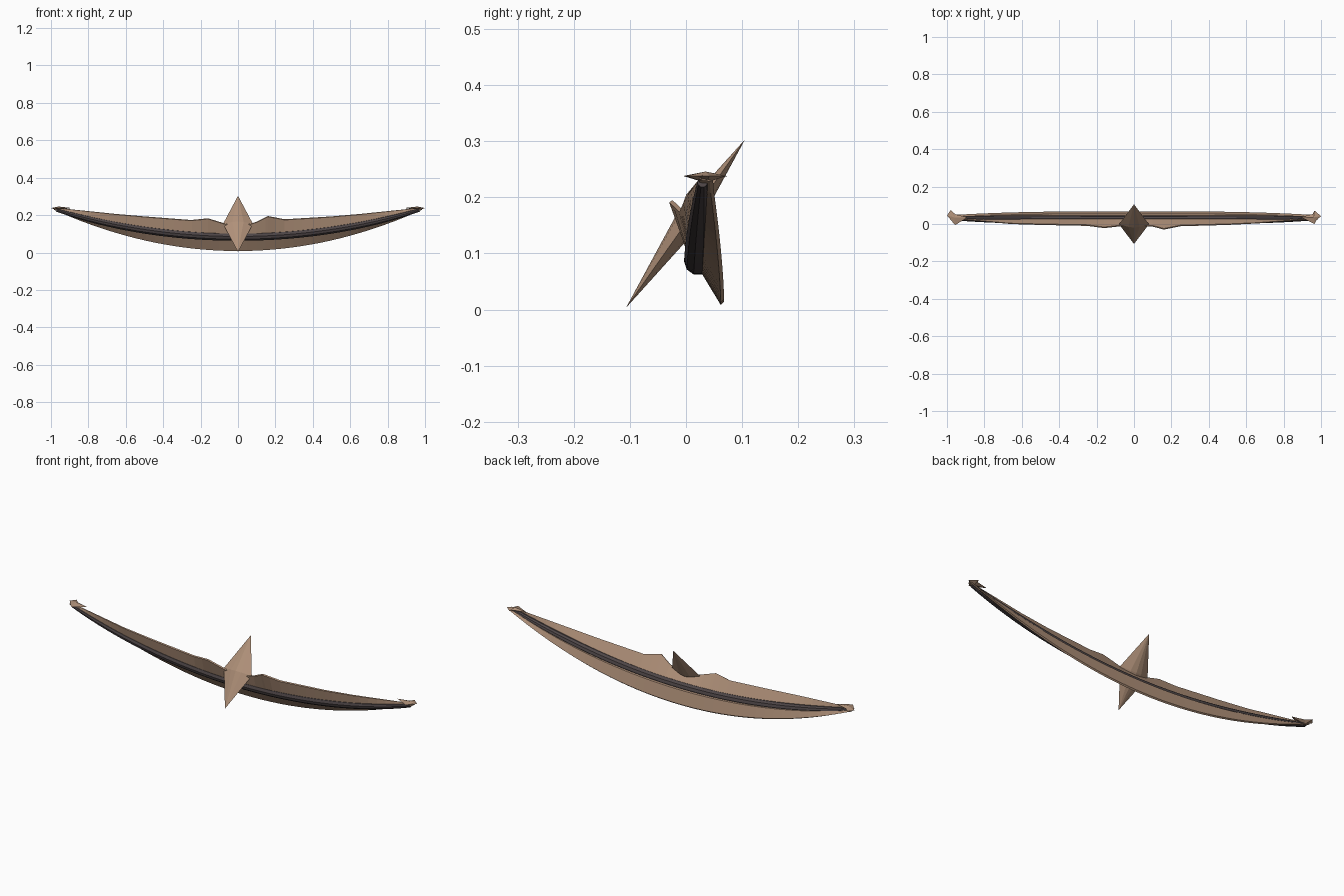
import bpy, bmesh
from mathutils import Vector

if "Cube" in bpy.data.objects:
    bpy.data.objects.remove(bpy.data.objects["Cube"])


def material(name, col):
    m = bpy.data.materials.new(name)
    m.diffuse_color = (*col, 1)
    m.use_nodes = True
    m.node_tree.nodes["Principled BSDF"].inputs["Base Color"].default_value = m.diffuse_color
    return m


wood = material("brown", (0.43, 0.28, 0.19))
dark = material("dark", (0.075, 0.06, 0.062))


def add_mesh(name, verts, faces, mat):
    me = bpy.data.meshes.new(name)
    me.from_pydata(verts, [], faces)
    bm = bmesh.new()
    bm.from_mesh(me)
    bmesh.ops.remove_doubles(bm, verts=bm.verts, dist=1e-5)
    bmesh.ops.recalc_face_normals(bm, faces=bm.faces)
    bm.to_mesh(me)
    bm.free()
    me.materials.append(mat)
    ob = bpy.data.objects.new(name, me)
    bpy.context.collection.objects.link(ob)
    return ob


def loft(name, xs, section, mat):
    """Join the closed (y, z) sections at each x into a capped solid."""
    rings = [section(x) for x in xs]
    n = len(rings[0])
    verts = [(x, y, z) for x, r in zip(xs, rings) for y, z in r]
    faces = [(i * n + j, i * n + (j + 1) % n, (i + 1) * n + (j + 1) % n, (i + 1) * n + j)
             for i in range(len(xs) - 1) for j in range(n)]
    faces += [tuple(range(n)), tuple(range(len(verts) - n, len(verts)))]
    return add_mesh(name, verts, faces, mat)


def lerp_table(t, x):
    for (a, *p), (b, *q) in zip(t, t[1:]):
        if a <= x <= b:
            f = (x - a) / (b - a)
            return [u + (v - u) * f for u, v in zip(p, q)]


def tube_z(x):
    return 0.087 + 0.15 * x * x


def taper(x):
    return max(0.1, 1 - abs(x) ** 3)


# Lower blade: sweeps backwards to a thin lower edge
def lower_section(x):
    s, zt = taper(x), tube_z(x)
    zl = 0.008 + 0.228 * x * x
    ye = 0.04 + 0.022 * s
    return [(0.024, zt - 0.016 * s), (ye, zl), (ye + 0.006, zl + 0.006 * s),
            (0.038 + 0.016 * s, zt - 0.006 * s), (0.03, zt)]


# Upper blade: leans forward, with uneven carved top edge (x, y, z)
top_edge = [(-0.99, 0.03, 0.241), (-0.66, 0.0, 0.207), (-0.5, -0.005, 0.193),
            (-0.25, -0.01, 0.174), (-0.16, -0.022, 0.183), (-0.07, -0.012, 0.155),
            (0.07, -0.012, 0.155), (0.1, -0.014, 0.165), (0.16, -0.03, 0.195), (0.25, -0.012, 0.178),
            (0.5, -0.005, 0.193), (0.66, 0.003, 0.207), (0.99, 0.03, 0.241)]


def upper_section(x):
    s, zt = taper(x), tube_z(x)
    y, z = lerp_table(top_edge, x)
    return [(0.025 - 0.02 * s, zt + 0.004 * s), (y, z - 0.004 * s), (y + 0.006 * s, z),
            (0.026 + 0.004 * s, zt + 0.018 * s), (0.03, zt)]


xs = [-0.985 + 1.97 * i / 40 for i in range(41)]
loft("lower_blade", xs, lower_section, wood)
loft("upper_blade", sorted(xs + [p[0] for p in top_edge[1:-1]]), upper_section, wood)

# Dark curved core rod
cu = bpy.data.curves.new("core_rod", 'CURVE')
cu.dimensions = '3D'
cu.bevel_depth = 0.0245
cu.bevel_resolution = 3
cu.use_fill_caps = True
sp = cu.splines.new('POLY')
pts = [-0.97 + 1.94 * i / 36 for i in range(37)]
sp.points.add(len(pts) - 1)
for p, x in zip(sp.points, pts):
    p.co = (x, 0.021 + 0.009 * x * x, tube_z(x) - 0.001, 1)
    p.radius = max(0.2, 1 - 0.7 * abs(x) ** 4)
cu.materials.append(dark)
rod = bpy.data.objects.new("core_rod", cu)
bpy.context.collection.objects.link(rod)
bpy.context.view_layer.objects.active = rod
rod.select_set(True)
bpy.ops.object.convert(target='MESH')
bpy.ops.object.shade_smooth_by_angle()


def bipyramid(name, ring, a, b):
    n = len(ring)
    faces = [(i, (i + 1) % n, k) for i in range(n) for k in (n, n + 1)]
    return add_mesh(name, ring + [a, b], faces, wood)


# Faceted diamond ornament, bottom tipped forward
axis = Vector((0, 0.577, 0.816))
front = Vector((0, -0.816, 0.577))
mid = Vector((0, -0.001, 0.153))
waist = [(0.08, 0), (0.03, 0.018), (0, 0.022), (-0.03, 0.018),
         (-0.08, 0), (-0.03, -0.018), (0, -0.022), (0.03, -0.018)]
ring = [mid + Vector((u, 0, 0)) + front * v for u, v in waist]
bipyramid("centre_diamond", ring, mid + axis * 0.184, mid - axis * 0.184)

# Flat pointed caps at both ends
outline = [(0.89, 0.035), (0.955, -0.005), (0.968, 0.008), (1.0, 0.046), (0.98, 0.074), (0.955, 0.052)]
for side, label in ((-1, "left"), (1, "right")):
    ring = [Vector((side * x, y if side < 0 else 0.07 - y if y < 0 else y, 0.238)) for x, y in outline]
    if side > 0:
        ring = [Vector((x, y, 0.238)) for x, y in
                [(0.89, 0.037), (0.965, 0.0), (0.975, 0.02), (1.0, 0.042), (0.965, 0.072), (0.955, 0.053)]]
    bipyramid(label + "_end_cap", ring, Vector((side * 0.96, 0.035, 0.246)),
              Vector((side * 0.965, 0.035, 0.226)))
